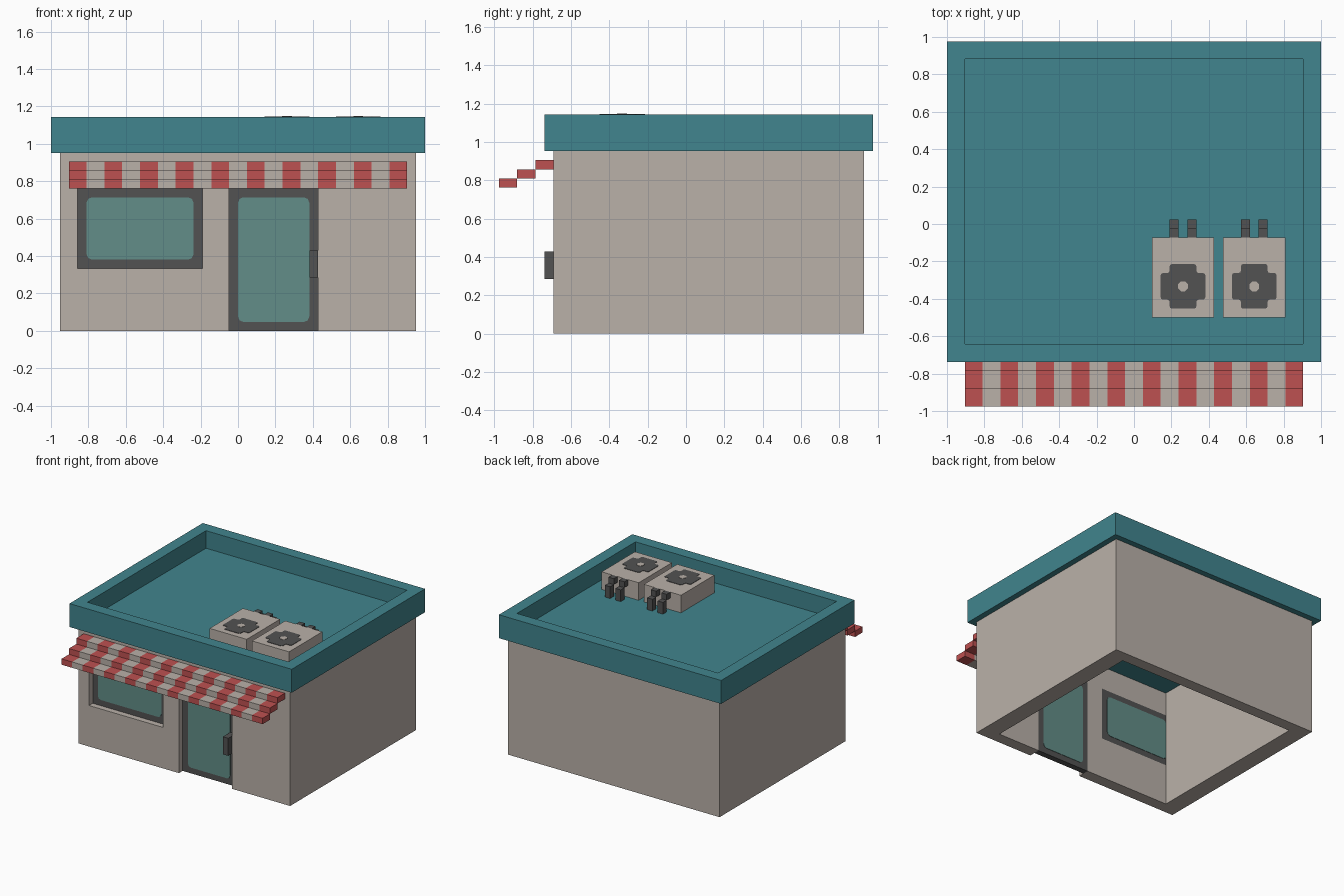
import bpy, bmesh, math
from mathutils import Vector

if "Cube" in bpy.data.objects:
    bpy.data.objects.remove(bpy.data.objects["Cube"])

U = 1 / 21          # modelling module: 42 modules = 2 units
Y0 = 20.5           # depth modules run 0..41 from the front


def material(name, rgb):
    m = bpy.data.materials.new(name)
    lin = [(c / 255 / 12.92) if c < 11 else ((c / 255 + 0.055) / 1.055) ** 2.4 for c in rgb]
    m.diffuse_color = (*lin, 1)
    m.use_nodes = True
    m.node_tree.nodes["Principled BSDF"].inputs["Base Color"].default_value = m.diffuse_color
    return m


BEIGE = material("beige_plaster", (186, 177, 169))
TEAL = material("teal_roof", (65, 133, 142))
RED = material("red_stripe", (190, 81, 81))
DARK = material("dark_grey", (82, 82, 82))
GLASS = material("green_glass", (98, 141, 136))


def finish(name, bm, *mats):
    bmesh.ops.recalc_face_normals(bm, faces=bm.faces)
    me = bpy.data.meshes.new(name)
    bm.to_mesh(me)
    bm.free()
    for m in mats:
        me.materials.append(m)
    ob = bpy.data.objects.new(name, me)
    bpy.context.collection.objects.link(ob)
    return ob


def box_bm(x, y, z):
    bm = bmesh.new()
    bmesh.ops.create_cube(bm, size=1)
    for v in bm.verts:
        v.co = Vector(((x[0] if v.co.x < 0 else x[1]) * U,
                       ((y[0] if v.co.y < 0 else y[1]) - Y0) * U,
                       (z[0] if v.co.z < 0 else z[1]) * U))
    return bm


def box(name, x, y, z, mat):
    return finish(name, box_bm(x, y, z), mat)


def plate(name, outline, to_world, thick, mat, round_by=0.0):
    """Thin flat plate from a 2D outline, corners optionally softened."""
    bm = bmesh.new()
    bm.faces.new([bm.verts.new(to_world(a, b)) for a, b in outline])
    if round_by:
        bmesh.ops.bevel(bm, geom=bm.verts[:], offset=round_by * U, segments=2,
                        profile=0.5, affect='VERTICES')
    r = bmesh.ops.extrude_face_region(bm, geom=bm.faces[:], use_keep_orig=True)
    bmesh.ops.translate(bm, vec=thick, verts=[g for g in r["geom"] if isinstance(g, bmesh.types.BMVert)])
    return finish(name, bm, mat)


def cut(ob, cutter):
    cutter.hide_render = True
    mod = ob.modifiers.new("cut", 'BOOLEAN')
    mod.operation = 'DIFFERENCE'
    mod.solver = 'EXACT'
    mod.object = cutter
    bpy.context.view_layer.objects.active = ob
    bpy.ops.object.modifier_apply(modifier=mod.name)
    bpy.data.objects.remove(cutter, do_unlink=True)


# Hollow walls, open underneath, with window and door openings
walls = box("walls", (-20, 20), (6, 40), (0, 20), BEIGE)
cut(walls, box("room_cutter", (-17, 17), (8, 38), (-1, 21), BEIGE))
openings = {"window": ((-18, -4), (7, 16)), "door": ((-1, 9), (0, 16))}
for name, (x, z) in openings.items():
    z_cut = (z[0] if z[0] else -1, z[1])
    cut(walls, box(name + "_cutter", x, (5, 8.02), z_cut, BEIGE))

# Recessed frames with glass on both sides
for name, (x, z) in openings.items():
    box(name + "_frame", x, (7, 8), z, DARK)
    a, b, c, d = x[0] + 1, x[1] - 1, z[0] + 1, z[1] - 1
    rect = [(a, c), (b, c), (b, d), (a, d)]
    for side, y, t in (("outer", 7, -0.003), ("inner", 8, 0.003)):
        plate(f"{name}_glass_{side}", rect,
              lambda p, q, y=y: Vector((p * U, (y - Y0) * U, q * U)),
              Vector((0, t, 0)), GLASS, 0.6)
box("door_handle", (8, 9), (5, 7), (6, 9), DARK)

# Roof slab with sunken deck inside a parapet
bm = box_bm((-21, 21), (5, 41), (20, 24))
bm.normal_update()
top = max(bm.faces, key=lambda f: f.calc_center_median().z)
bmesh.ops.inset_individual(bm, faces=[top], thickness=2 * U, use_even_offset=True)
deck = bmesh.ops.extrude_discrete_faces(bm, faces=[top])["faces"][0]
bmesh.ops.translate(bm, vec=(0, 0, -3 * U), verts=deck.verts[:])
finish("roof", bm, TEAL)

# Stepped awning, striped along x
for i in range(3):
    bm = box_bm((-19, 19), (4 - 2 * i, 6 - 2 * i), (18 - i, 19 - i))
    for x in range(-17, 19, 2):
        bmesh.ops.bisect_plane(bm, geom=bm.verts[:] + bm.edges[:] + bm.faces[:],
                               plane_co=(x * U, 0, 0), plane_no=(1, 0, 0))
    for f in bm.faces:
        cx = f.calc_center_median().x / U
        stripe = min(max(math.floor((cx + 19) / 2), 0), 18)
        f.material_index = stripe % 2
    finish(f"awning_step_{i + 1}", bm, RED, BEIGE)

# Two rooftop cooling units with fan and pipes
fan = [(-1.5, -2.5), (1.5, -2.5), (1.5, -1.5), (2.5, -1.5), (2.5, 1.5), (1.5, 1.5),
       (1.5, 2.5), (-1.5, 2.5), (-1.5, 1.5), (-2.5, 1.5), (-2.5, -1.5), (-1.5, -1.5)]
hub = [(0.6 * math.cos(k * math.pi / 4 + math.pi / 8), 0.6 * math.sin(k * math.pi / 4 + math.pi / 8))
       for k in range(8)]
for n, x in enumerate((2, 10), 1):
    box(f"cooling_unit_{n}", (x, x + 7), (10, 19), (21, 24), BEIGE)
    for part, shape, z, mat, soft in (("fan", fan, 0, DARK, 0.25), ("fan_hub", hub, 0.003, BEIGE, 0)):
        plate(f"{part}_{n}", shape,
              lambda p, q, x=x, z=z: Vector(((x + 3.5 + p) * U, (13.5 + q - Y0) * U, 24 * U + z)),
              Vector((0, 0, 0.003)), mat, soft)
    for k, px in enumerate((x + 2, x + 4), 1):
        box(f"pipe_upper_{n}_{k}", (px, px + 1), (19, 20), (23, 24), DARK)
        box(f"pipe_lower_{n}_{k}", (px, px + 1), (20, 21), (21, 23), DARK)
